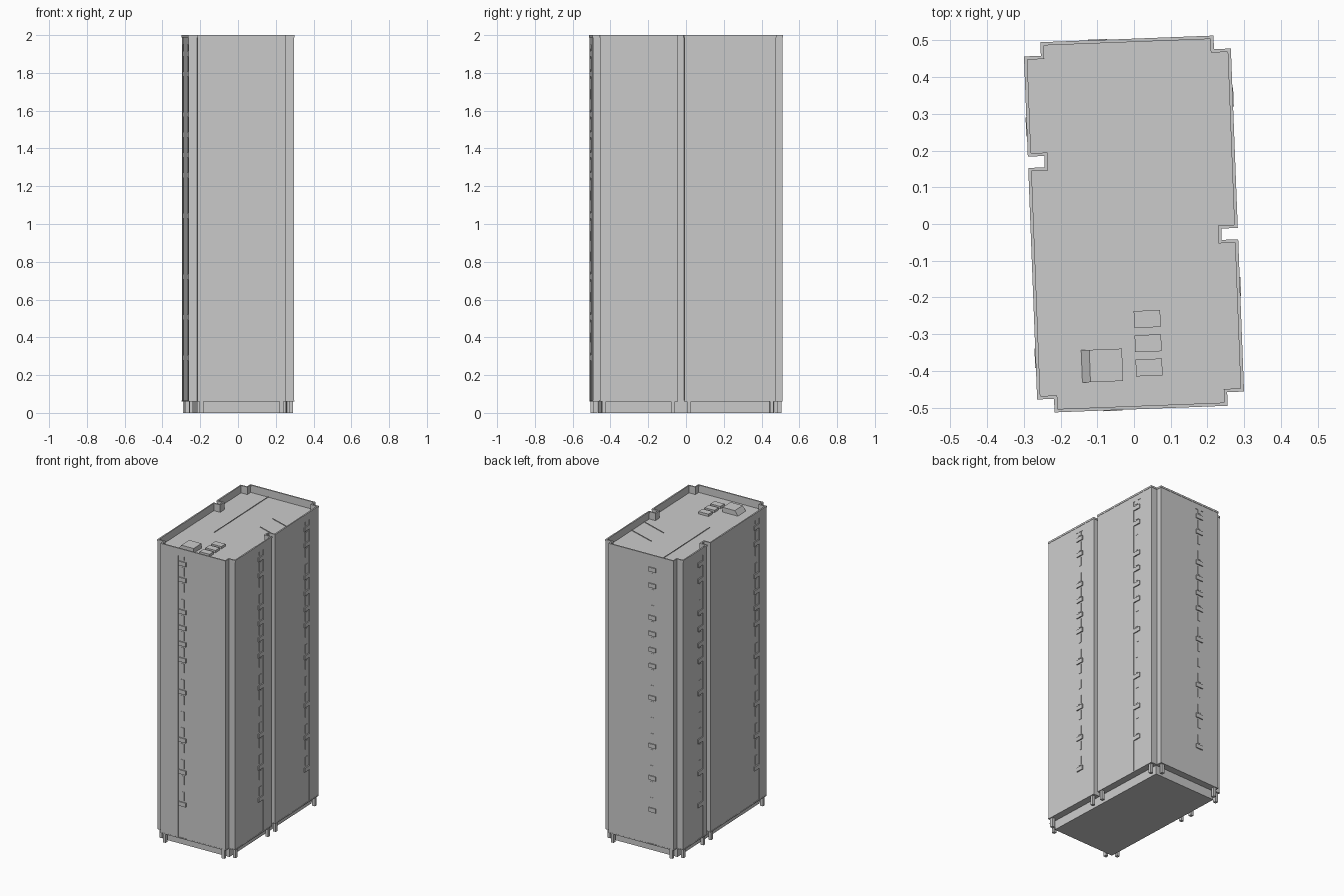
import bpy, bmesh, math

if "Cube" in bpy.data.objects:
    bpy.data.objects.remove(bpy.data.objects["Cube"])

ROT = math.radians(2.2)
HX, HY = 0.280, 0.5025          # half sizes of the plan
CX, CY = 0.046, 0.037           # corner cut-outs
STRIP_W, STRIP_D = 0.062, 0.003

# side notches and balcony strips: side -> positions along that side
NOTCH = {'right': -0.037, 'left': 0.179}
STRIPS = {'front': [-0.077], 'back': [-0.08], 'right': [-0.181, 0.335], 'left': [0.275, -0.355]}
# local frame per side: origin, along direction (counter-clockwise), outward normal
FRAME = {'front': ((1, 0), (0, -1)), 'right': ((0, 1), (1, 0)),
         'back': ((-1, 0), (0, 1)), 'left': ((0, -1), (-1, 0))}


def place(side, t, out):
    (ax, ay), (nx, ny) = FRAME[side]
    h = HX if nx else HY
    return (ax * t + nx * (h + out), ay * t + ny * (h + out))


def along(side, pos):
    return pos * sum(FRAME[side][0])


def outline(d=0.0, strips=False):
    """Plan outline, inset by d, optionally with the shallow strip recesses."""
    pts = []
    for side in ('front', 'right', 'back', 'left'):
        lon = side in ('left', 'right')
        end = (HY - CY if lon else HX - CX) - d
        cuts = []
        if side in NOTCH:
            cuts.append((along(side, NOTCH[side]), 0.0175 + d, 0.045))
        if strips:
            cuts += [(along(side, s), STRIP_W / 2, STRIP_D) for s in STRIPS[side]]
        pts.append(place(side, -end, -d))
        for t, w, depth in sorted(cuts):
            pts += [place(side, t - w, -d), place(side, t - w, -d - depth),
                    place(side, t + w, -d - depth), place(side, t + w, -d)]
        pts.append(place(side, end, -d))
        # inner vertex of the corner cut-out
        sx, sy = {'front': (1, -1), 'right': (1, 1), 'back': (-1, 1), 'left': (-1, -1)}[side]
        pts.append((sx * (HX - CX - d), sy * (HY - CY - d)))
    return pts


def finish(name, bm):
    bmesh.ops.recalc_face_normals(bm, faces=bm.faces)
    me = bpy.data.meshes.new(name)
    bm.to_mesh(me)
    bm.free()
    ob = bpy.data.objects.new(name, me)
    ob.rotation_euler.z = ROT
    bpy.context.collection.objects.link(ob)
    return ob


def prism(name, pts, z0, z1):
    bm = bmesh.new()
    lo = [bm.verts.new((x, y, z0)) for x, y in pts]
    hi = [bm.verts.new((x, y, z1)) for x, y in pts]
    bm.faces.new(lo)
    bm.faces.new(hi)
    for i in range(len(pts)):
        j = (i + 1) % len(pts)
        bm.faces.new((lo[i], lo[j], hi[j], hi[i]))
    return finish(name, bm)


def ring(name, outer, inner, z0, z1):
    bm = bmesh.new()
    loops = [[bm.verts.new((x, y, z)) for x, y in p]
             for p, z in ((outer, z0), (outer, z1), (inner, z1), (inner, z0))]
    for k in range(4):
        a, b = loops[k], loops[(k + 1) % 4]
        for i in range(len(a)):
            j = (i + 1) % len(a)
            bm.faces.new((a[i], a[j], b[j], b[i]))
    return finish(name, bm)


def add_box(bm, x0, x1, y0, y1, z0, z1):
    vs = bmesh.ops.create_cube(bm, size=1)['verts']
    for v in vs:
        v.co = (x0 if v.co.x < 0 else x1, y0 if v.co.y < 0 else y1, z0 if v.co.z < 0 else z1)
    return vs


def side_box(bm, side, pos, w, d0, d1, z0, z1):
    t = along(side, pos)
    a, b = place(side, t - w / 2, d0), place(side, t + w / 2, d1)
    add_box(bm, min(a[0], b[0]), max(a[0], b[0]), min(a[1], b[1]), max(a[1], b[1]), z0, z1)


ROOF = 1.95
# tower body, floor trim, parapet and coping
prism("tower_body", outline(0, True), 0.066, ROOF)
prism("bottom_trim", outline(-0.001), 0.06, 0.066)
ring("parapet", outline(0), outline(0.006), ROOF, 1.988)
ring("parapet_coping", outline(-0.002), outline(0.007), 1.988, 2.0)

# recessed ground floor block
bm = bmesh.new()
add_box(bm, -HX + CX, HX - CX, -HY + CY + 0.008, HY - CY - 0.008, 0, 0.06)
finish("ground_floor", bm)

# small square columns at the corners and beside the notches
bm = bmesh.new()
C = 0.02
spots = [(sx * x, sy * y) for sx in (-1, 1) for sy in (-1, 1)
         for x, y in ((HX - 0.015, HY - CY - 0.022), (HX - CX - 0.022, HY - 0.015))]
for side, s in NOTCH.items():
    x = (HX - 0.015) * (1 if side == 'right' else -1)
    spots += [(x, s - 0.043), (x, s + 0.043)]
for x, y in spots:
    add_box(bm, x - C / 2, x + C / 2, y - C / 2, y + C / 2, 0, 0.06)
finish("columns", bm)

# ledges and window panels up each strip
FLOOR = 0.1073
LEDGES = (0, 2, 4, 7, 9, 10, 11, 12, 14, 15)
ledges, panels = bmesh.new(), bmesh.new()
for side, positions in STRIPS.items():
    for p in positions:
        for k in range(16):
            z = 0.29 + k * FLOOR
            if k in LEDGES:
                side_box(ledges, side, p, 0.052, -STRIP_D, 0.004, z - 0.012, z + 0.016)
            side_box(panels, side, p, 0.024, -STRIP_D, -0.001, z + 0.026, z + 0.085)
finish("ledges", ledges)
finish("window_panels", panels)

# rooftop service boxes
bm = bmesh.new()
for i in range(3):
    y = -0.26 - 0.066 * i
    add_box(bm, -0.010, 0.062, y - 0.023, y + 0.023, ROOF, ROOF + 0.016)
finish("roof_units", bm)
bm = bmesh.new()
for v in add_box(bm, -0.157, -0.046, -0.426, -0.338, ROOF, ROOF + 0.032):
    if v.co.x < -0.1 and v.co.z > ROOF + 0.01:
        v.co.x += 0.022
finish("roof_hatch", bm)


# thin ridges on the roof
def ridge(name, a, b):
    dx, dy = b[0] - a[0], b[1] - a[1]
    n = math.hypot(dx, dy)
    ox, oy = -dy / n * 0.002, dx / n * 0.002
    prism(name, [(a[0] + ox, a[1] + oy), (a[0] - ox, a[1] - oy),
                 (b[0] - ox, b[1] - oy), (b[0] + ox, b[1] + oy)], ROOF, ROOF + 0.004)


ridge("roof_ridge_long", (-0.103, 0.497), (-0.102, -0.106))
ridge("roof_ridge_a", (0.090, 0.249), (0.275, 0.182))
ridge("roof_ridge_b", (0.089, 0.109), (0.275, 0.040))
